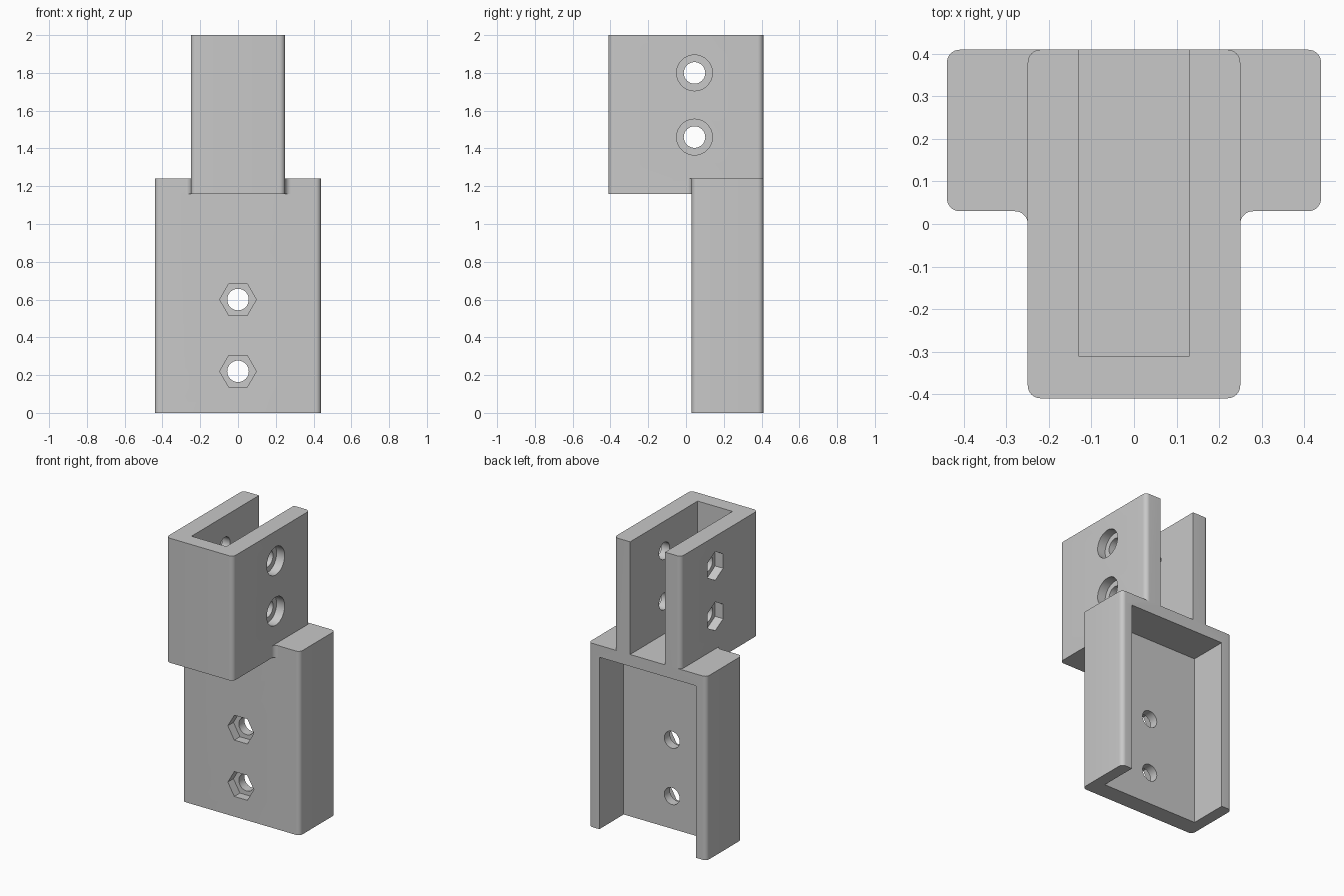
import bpy, bmesh
from math import pi
from mathutils import Vector, Matrix

if "Cube" in bpy.data.objects:
    bpy.data.objects.remove(bpy.data.objects["Cube"])

grey = bpy.data.materials.new("plain grey")
grey.use_nodes = True
grey.diffuse_color = (0.58, 0.58, 0.58, 1)
grey.node_tree.nodes["Principled BSDF"].inputs["Base Color"].default_value = grey.diffuse_color

R = 0.03       # corner rounding
WEB = 1.16     # underside of the connecting plate
TOP = 1.24     # top of the connecting plate


def add_object(name, bm):
    bmesh.ops.recalc_face_normals(bm, faces=bm.faces)
    mesh = bpy.data.meshes.new(name)
    bm.to_mesh(mesh)
    bm.free()
    mesh.materials.append(grey)
    ob = bpy.data.objects.new(name, mesh)
    bpy.context.collection.objects.link(ob)
    return ob


def rounded(corners, steps=8):
    """Replace each (x, y, radius) corner of a right-angled outline by an arc."""
    out = []
    for i, (x, y, r) in enumerate(corners):
        p = Vector((x, y))
        if r == 0:
            out.append(p)
            continue
        a = (Vector(corners[i - 1][:2]) - p).normalized()
        b = (Vector(corners[(i + 1) % len(corners)][:2]) - p).normalized()
        centre = p + (a + b) * r
        for k in range(steps + 1):
            out.append(centre + (-b).slerp(-a, k / steps) * r)
    return out


def prism(name, half, z0, z1):
    """Extrude an outline given by its +x half, mirrored to -x."""
    outline = half + [(-x, y, r) for x, y, r in reversed(half)]
    bm = bmesh.new()
    face = bm.faces.new([bm.verts.new((p.x, p.y, z0)) for p in rounded(outline)])
    grown = bmesh.ops.extrude_face_region(bm, geom=[face], use_keep_orig=True)["geom"]
    verts = [v for v in grown if isinstance(v, bmesh.types.BMVert)]
    bmesh.ops.translate(bm, verts=verts, vec=(0, 0, z1 - z0))
    return add_object(name, bm)


def cutter(sides, radius, start, end, spin=0):
    """Cylinder or hexagon running between two points."""
    start, end = Vector(start), Vector(end)
    axis = end - start
    bm = bmesh.new()
    turn = axis.to_track_quat('Z', 'Y').to_matrix().to_4x4()
    bmesh.ops.create_cone(bm, cap_ends=True, segments=sides, radius1=radius,
                          radius2=radius, depth=axis.length,
                          matrix=Matrix.Translation((start + end) / 2) @ turn
                          @ Matrix.Rotation(spin, 4, 'Z'))
    ob = add_object("hole_cutter", bm)
    ob.hide_render = True
    return ob


def combine(target, tool, operation):
    mod = target.modifiers.new("combine", 'BOOLEAN')
    mod.operation, mod.object, mod.solver = operation, tool, 'EXACT'
    bpy.context.view_layer.objects.active = target
    bpy.ops.object.modifier_apply(modifier=mod.name)
    bpy.data.objects.remove(tool)


def corner_spin(axis, wanted):
    """Spin that points a hexagon corner along the wanted direction."""
    local = Vector(axis).to_track_quat('Z', 'Y').inverted() @ Vector(wanted)
    return -Vector((0, 1)).angle_signed(local.xy)


# Lower channel, open to the back and the bottom
bracket = prism("post_bracket", [(0.44, 0.03, R), (0.44, 0.41, R),
                                 (0.36, 0.41, 0), (0.36, 0.15, 0)], 0, WEB)
# T-shaped connecting plate with filleted inner corners
plate = prism("connecting_plate", [(0.25, -0.41, R), (0.25, 0.03, R),
                                   (0.44, 0.03, R), (0.44, 0.41, R)], WEB, TOP)
# Upper clevis, open to the back and the top
clevis = prism("upper_clevis", [(0.25, -0.41, R), (0.25, 0.41, R),
                                (0.13, 0.41, 0), (0.13, -0.31, 0)], TOP, 2)
combine(bracket, plate, 'UNION')
combine(bracket, clevis, 'UNION')

# Front bolt holes with hexagonal nut pockets
spin = corner_spin((0, 1, 0), (1, 0, 0))
for z in (0.22, 0.60):
    combine(bracket, cutter(32, 0.057, (0, -0.1, z), (0, 0.3, z)), 'DIFFERENCE')
    combine(bracket, cutter(6, 0.097, (0, -0.1, z), (0, 0.09, z), spin), 'DIFFERENCE')

# Side bolt holes: round counterbores at +x, nut pockets at -x
spin = corner_spin((1, 0, 0), (0, 0, 1))
y = 0.045
for z in (1.46, 1.80):
    combine(bracket, cutter(32, 0.057, (-0.4, y, z), (0.4, y, z)), 'DIFFERENCE')
    combine(bracket, cutter(40, 0.095, (0.19, y, z), (0.4, y, z)), 'DIFFERENCE')
    combine(bracket, cutter(6, 0.097, (-0.4, y, z), (-0.19, y, z), spin), 'DIFFERENCE')

# Smooth roundings, sharp edges
bpy.ops.object.select_all(action='DESELECT')
bracket.select_set(True)
bpy.context.view_layer.objects.active = bracket
bpy.ops.object.shade_smooth_by_angle(angle=pi / 6)
